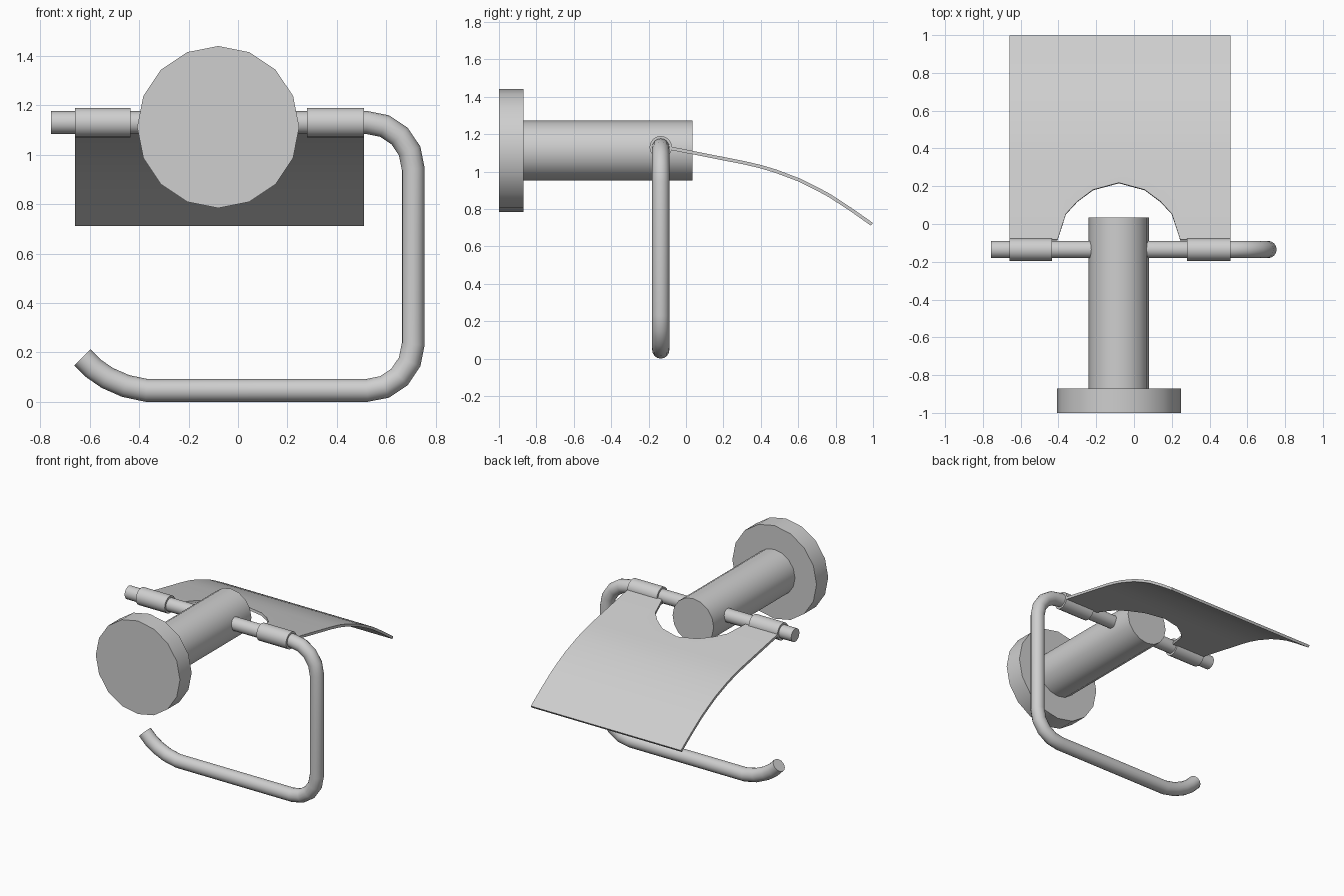
import bpy, bmesh, math
from mathutils import Vector

if "Cube" in bpy.data.objects:
    bpy.data.objects.remove(bpy.data.objects["Cube"])

metal = bpy.data.materials.new("satin grey metal")
metal.diffuse_color = (0.62, 0.62, 0.62, 1)
metal.use_nodes = True
metal.node_tree.nodes["Principled BSDF"].inputs["Base Color"].default_value = metal.diffuse_color

AXIS_X, AXIS_Z = -0.08, 1.112     # post axis
ROD_Y, ROD_Z = -0.135, 1.13       # roll arm axis


def finish(obj, name):
    obj.name = name
    obj.data.materials.clear()
    obj.data.materials.append(metal)
    bpy.ops.object.select_all(action='DESELECT')
    obj.select_set(True)
    bpy.context.view_layer.objects.active = obj
    bpy.ops.object.shade_smooth_by_angle(angle=math.radians(30))


def from_bmesh(bm, name):
    bmesh.ops.recalc_face_normals(bm, faces=bm.faces)
    mesh = bpy.data.meshes.new(name)
    bm.to_mesh(mesh)
    bm.free()
    obj = bpy.data.objects.new(name, mesh)
    bpy.context.collection.objects.link(obj)
    return obj


def tube(name, path, radius, y, sides=16):
    """Sweep a circle along a path in the xz plane, with mitred joints."""
    pts = [Vector(p) for p in path]
    bm = bmesh.new()
    rings = []
    for i, p in enumerate(pts):
        d_in = (p - pts[i - 1]).normalized() if i else (pts[1] - p).normalized()
        d_out = (pts[i + 1] - p).normalized() if i < len(pts) - 1 else d_in
        t = (d_in + d_out).normalized()
        n = Vector((-t.y, t.x)) * (radius / t.dot(d_in))
        rings.append([])
        for k in range(sides):
            a = 2 * math.pi * k / sides
            q = p + n * math.cos(a)
            rings[-1].append(bm.verts.new((q.x, y + radius * math.sin(a), q.y)))
    for r, s in zip(rings, rings[1:]):
        for k in range(sides):
            j = (k + 1) % sides
            bm.faces.new((r[k], r[j], s[j], s[k]))
    bm.faces.new(rings[0])
    bm.faces.new(rings[-1])
    finish(from_bmesh(bm, name), name)


def y_cylinder(name, radius, y0, y1):
    bpy.ops.mesh.primitive_cylinder_add(
        vertices=16, radius=radius, depth=y1 - y0,
        location=(AXIS_X, (y0 + y1) / 2, AXIS_Z), rotation=(math.pi / 2, 0, 0))
    finish(bpy.context.object, name)


# Wall flange and post
y_cylinder("wall_flange", 0.328, -1.0, -0.87)
y_cylinder("post", 0.16, -0.88, 0.035)


# Bent roll arm: top bar, two rounded corners, bottom bar, upturned tip
def corner(cx, cz, r, a0, a1):
    return [(cx + r * math.cos(math.radians(a0 + (a1 - a0) * i / 4)),
             cz + r * math.sin(math.radians(a0 + (a1 - a0) * i / 4))) for i in range(5)]


arm = [(-0.757, ROD_Z)]
arm += corner(0.522, ROD_Z - 0.187, 0.187, 90, 0)
arm += corner(0.522, 0.046 + 0.187, 0.187, 0, -90)
arm += [(-0.37, 0.046), (-0.455, 0.064), (-0.53, 0.097), (-0.585, 0.135), (-0.63, 0.18)]
tube("roll_arm", arm, 0.046, ROD_Y)

# Hinge sleeves of the cover
for name, x0, x1 in (("left_sleeve", -0.66, -0.435), ("right_sleeve", 0.28, 0.51)):
    tube(name, [(x0, ROD_Z), (x1, ROD_Z)], 0.06, ROD_Y)

# Curved cover sheet with a rounded notch around the post
profile = [(-0.09, 1.126), (0.315, 1.046), (0.40, 1.026), (0.48, 1.002), (0.61, 0.953),
           (0.70, 0.908), (0.77, 0.870), (0.88, 0.798), (0.994, 0.718)]


def height(y):
    for (ya, za), (yb, zb) in zip(profile, profile[1:]):
        if y <= yb:
            return za + (zb - za) * (y - ya) / (yb - ya)
    return profile[-1][1]


half = [(0.325, -0.085), (0.28, 0.053), (0.22, 0.118), (0.137, 0.18)]
columns = [(-0.66, -0.085)]
columns += [(AXIS_X - x, y) for x, y in half] + [(AXIS_X, 0.217)]
columns += [(AXIS_X + x, y) for x, y in reversed(half)] + [(0.51, -0.085)]
bm = bmesh.new()
grid = [[bm.verts.new((x, y, height(y))) for y in [start] + [p[0] for p in profile[1:]]]
        for x, start in columns]
for a, b in zip(grid, grid[1:]):
    for k in range(len(a) - 1):
        bm.faces.new((a[k], b[k], b[k + 1], a[k + 1]))
cover = from_bmesh(bm, "cover_sheet")
solid = cover.modifiers.new("thickness", 'SOLIDIFY')
solid.thickness = 0.018
solid.offset = 0
bpy.context.view_layer.objects.active = cover
cover.select_set(True)
bpy.ops.object.modifier_apply(modifier=solid.name)
finish(cover, "cover_sheet")
